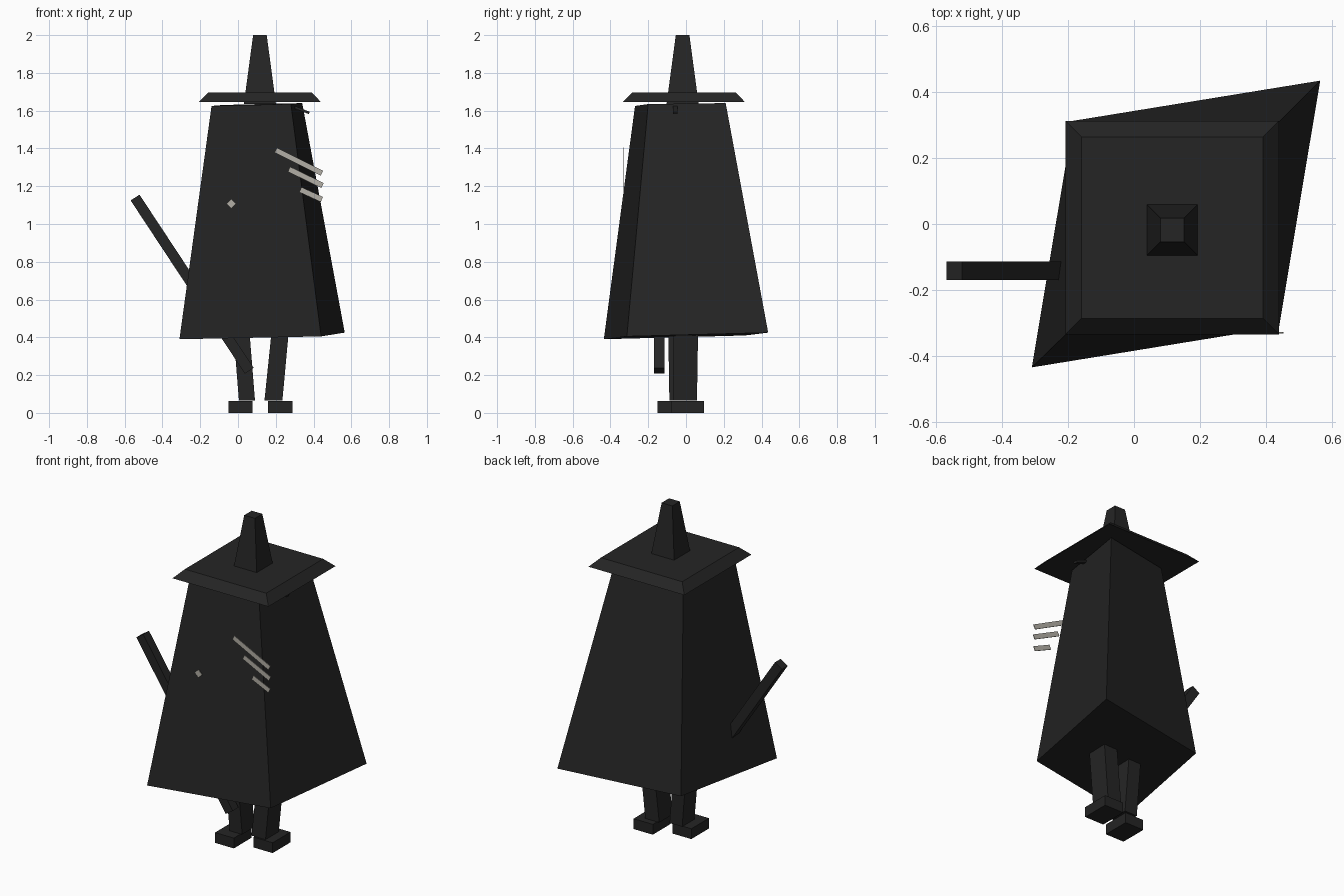
import bpy
from mathutils import Vector

cube = bpy.data.objects.get("Cube")
if cube:
    bpy.data.objects.remove(cube, do_unlink=True)


def material(name, rgb):
    m = bpy.data.materials.new(name)
    m.use_nodes = True
    m.diffuse_color = (*rgb, 1)
    bsdf = next(n for n in m.node_tree.nodes if n.type == 'BSDF_PRINCIPLED')
    bsdf.inputs["Base Color"].default_value = (*rgb, 1)
    return m


BLACK = material("charcoal cloth", (0.018, 0.018, 0.018))
PALE = material("pale bone", (0.45, 0.43, 0.38))


def hexahedron(name, bottom, top, mat):
    """Six-sided solid from two matching rings of four points, counter-clockwise from above."""
    sides = [(i, (i + 1) % 4, (i + 1) % 4 + 4, i + 4) for i in range(4)]
    mesh = bpy.data.meshes.new(name)
    mesh.from_pydata(bottom + top, [], [(3, 2, 1, 0), (4, 5, 6, 7)] + sides)
    mesh.materials.append(mat)
    obj = bpy.data.objects.new(name, mesh)
    bpy.context.collection.objects.link(obj)
    return obj


def rect(x0, x1, y0, y1, z):
    return [(x0, y0, z), (x1, y0, z), (x1, y1, z), (x0, y1, z)]


def square(centre, half, z):
    x, y = centre
    return rect(x - half, x + half, y - half, y + half, z)


def beam(name, start, end, y, width, depth, mat):
    """Straight bar in an xz plane, centred on y."""
    a, b = Vector((start[0], y, start[1])), Vector((end[0], y, end[1]))
    along = (b - a).normalized()
    side = Vector((-along.z, 0, along.x)) * width / 2
    back = Vector((0, depth / 2, 0))
    ring = [side - back, -side - back, -side + back, side + back]
    if along.cross(ring[0]).dot(ring[1]) < 0:
        ring.reverse()
    return hexahedron(name, [a + r for r in ring], [b + r for r in ring], mat)


# Skewed, tapering cloak
hexahedron("cloak",
           [(-0.31, -0.435, 0.39), (0.44, -0.313, 0.405), (0.565, 0.435, 0.425), (-0.185, 0.313, 0.41)],
           [(-0.14, -0.27, 1.625), (0.28, -0.2, 1.635), (0.34, 0.21, 1.64), (-0.08, 0.14, 1.63)],
           BLACK)

# Hat
HAT = (0.116, -0.011)
hexahedron("hat_brim", square(HAT, 0.324, 1.645), square(HAT, 0.275, 1.695), BLACK)
HAT = (0.116, -0.018)
hexahedron("hat_crown", square(HAT, 0.085, 1.635), square(HAT, 0.036, 2.0), BLACK)

# Legs and feet
hexahedron("right_leg", rect(0.005, 0.09, -0.088, 0.03, 0.065), rect(-0.03, 0.055, -0.095, 0.03, 0.5), BLACK)
hexahedron("left_leg", rect(0.14, 0.235, -0.07, 0.058, 0.065), rect(0.185, 0.275, -0.065, 0.065, 0.5), BLACK)
hexahedron("right_foot", rect(-0.05, 0.077, -0.15, 0.02, 0), rect(-0.05, 0.077, -0.15, 0.02, 0.063), BLACK)
hexahedron("left_foot", rect(0.158, 0.288, -0.077, 0.095, 0), rect(0.158, 0.288, -0.077, 0.095, 0.063), BLACK)

# Slanted staff and the small peg under the brim
beam("staff", (-0.545, 1.14), (0.06, 0.223), -0.142, 0.056, 0.056, BLACK)
beam("collar_peg", (0.27, 1.63), (0.377, 1.588), -0.057, 0.013, 0.026, BLACK)

# Pale slash plates and diamond on the front
slashes = [((0.2, 1.391), (0.444, 1.269)), ((0.27, 1.29), (0.447, 1.204)), ((0.33, 1.182), (0.444, 1.13))]
for i, (start, end) in enumerate(slashes):
    beam(f"slash_plate_{i + 1}", start, end, -0.33, 0.029, 0.004, PALE)
beam("diamond_plate", (-0.049, 1.12), (-0.023, 1.094), -0.33, 0.036, 0.004, PALE)
